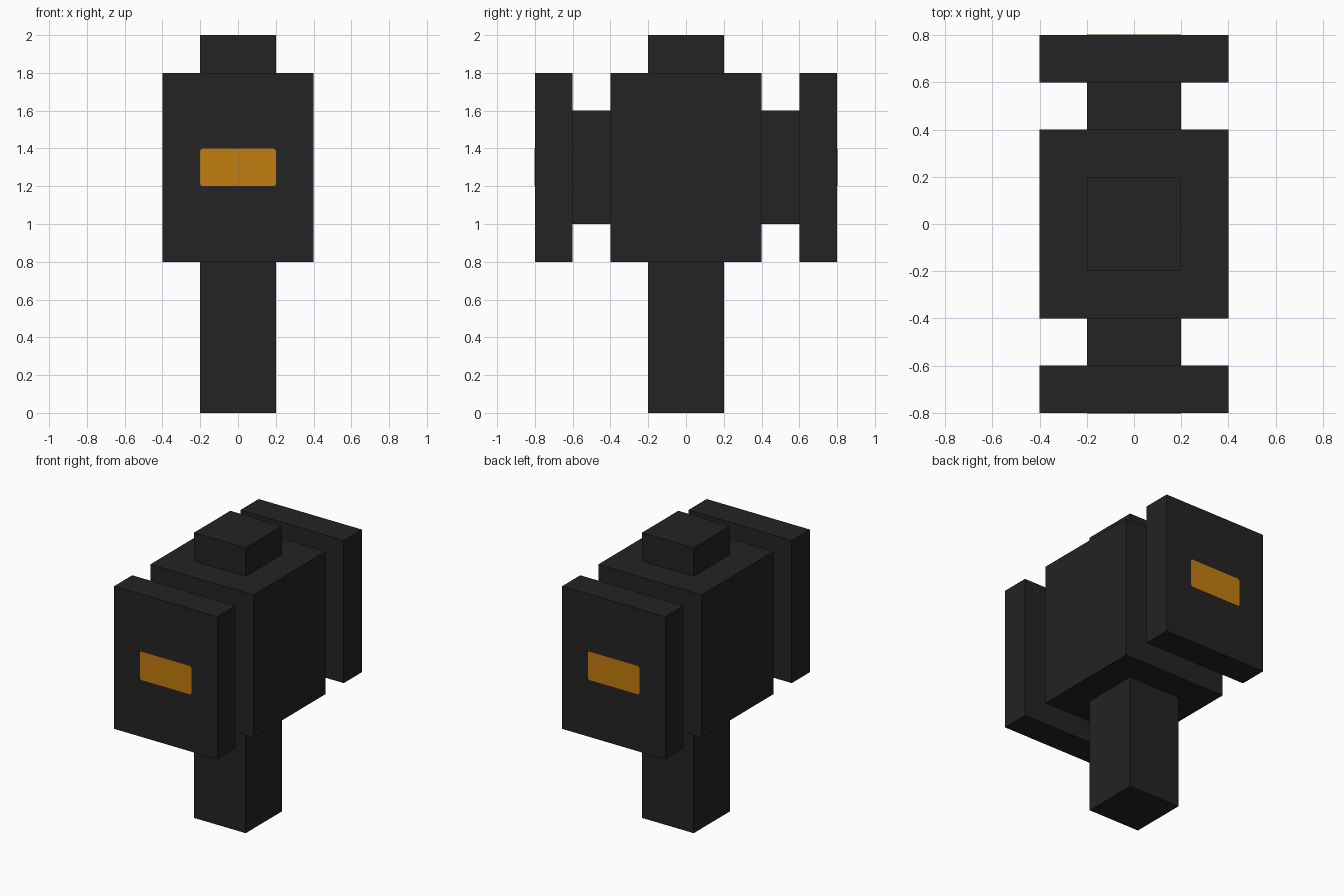
import bpy
import bmesh

cube = bpy.data.objects.get("Cube")
if cube:
    bpy.data.objects.remove(cube, do_unlink=True)


def material(name, colour):
    mat = bpy.data.materials.new(name)
    mat.use_nodes = True
    mat.diffuse_color = colour
    bsdf = next(n for n in mat.node_tree.nodes if n.type == "BSDF_PRINCIPLED")
    bsdf.inputs["Base Color"].default_value = colour
    return mat


charcoal = material("charcoal", (0.017, 0.017, 0.017, 1))
amber = material("amber", (0.54, 0.205, 0.005, 1))


def add_object(name, bm, mat):
    bmesh.ops.recalc_face_normals(bm, faces=bm.faces[:])
    mesh = bpy.data.meshes.new(name)
    bm.to_mesh(mesh)
    bm.free()
    mesh.materials.append(mat)
    obj = bpy.data.objects.new(name, mesh)
    bpy.context.collection.objects.link(obj)
    return obj


def box(name, low, high, mat=charcoal):
    """Box spanning two opposite corners."""
    bm = bmesh.new()
    bmesh.ops.create_cube(bm, size=1)
    for v in bm.verts:
        v.co = [a if c < 0 else b for c, a, b in zip(v.co, low, high)]
    return add_object(name, bm, mat)


def lamp(name, side):
    """Thin plate with clipped corners on the outer face of an end panel."""
    half_w, half_h, clip, mid_z = 0.2, 0.1, 0.01, 1.3
    outline = []
    for sx, sz in ((1, 1), (-1, 1), (-1, -1), (1, -1)):
        pair = [(sx * half_w, sz * (half_h - clip)),
                (sx * (half_w - clip), sz * half_h)]
        outline += pair if sx == sz else pair[::-1]
    bm = bmesh.new()
    face = bm.faces.new([bm.verts.new((x, side * 0.798, mid_z + z))
                         for x, z in outline])
    grown = bmesh.ops.extrude_face_region(bm, geom=[face])["geom"]
    for v in grown:
        if isinstance(v, bmesh.types.BMVert):
            v.co.y = side * 0.802
    return add_object(name, bm, amber)


# Central column: post, body and cap
box("post", (-0.2, -0.2, 0), (0.2, 0.2, 0.8))
box("body", (-0.4, -0.4, 0.8), (0.4, 0.4, 1.8))
box("cap", (-0.2, -0.2, 1.8), (0.2, 0.2, 2))

# Connector, end panel and lamp on the front and back
for label, side in (("front", -1), ("back", 1)):
    inner, mid, outer = side * 0.4, side * 0.6, side * 0.8
    box(label + "_connector", (-0.2, min(inner, mid), 1), (0.2, max(inner, mid), 1.6))
    box(label + "_panel", (-0.4, min(mid, outer), 0.8), (0.4, max(mid, outer), 1.8))
    lamp(label + "_lamp", side)
